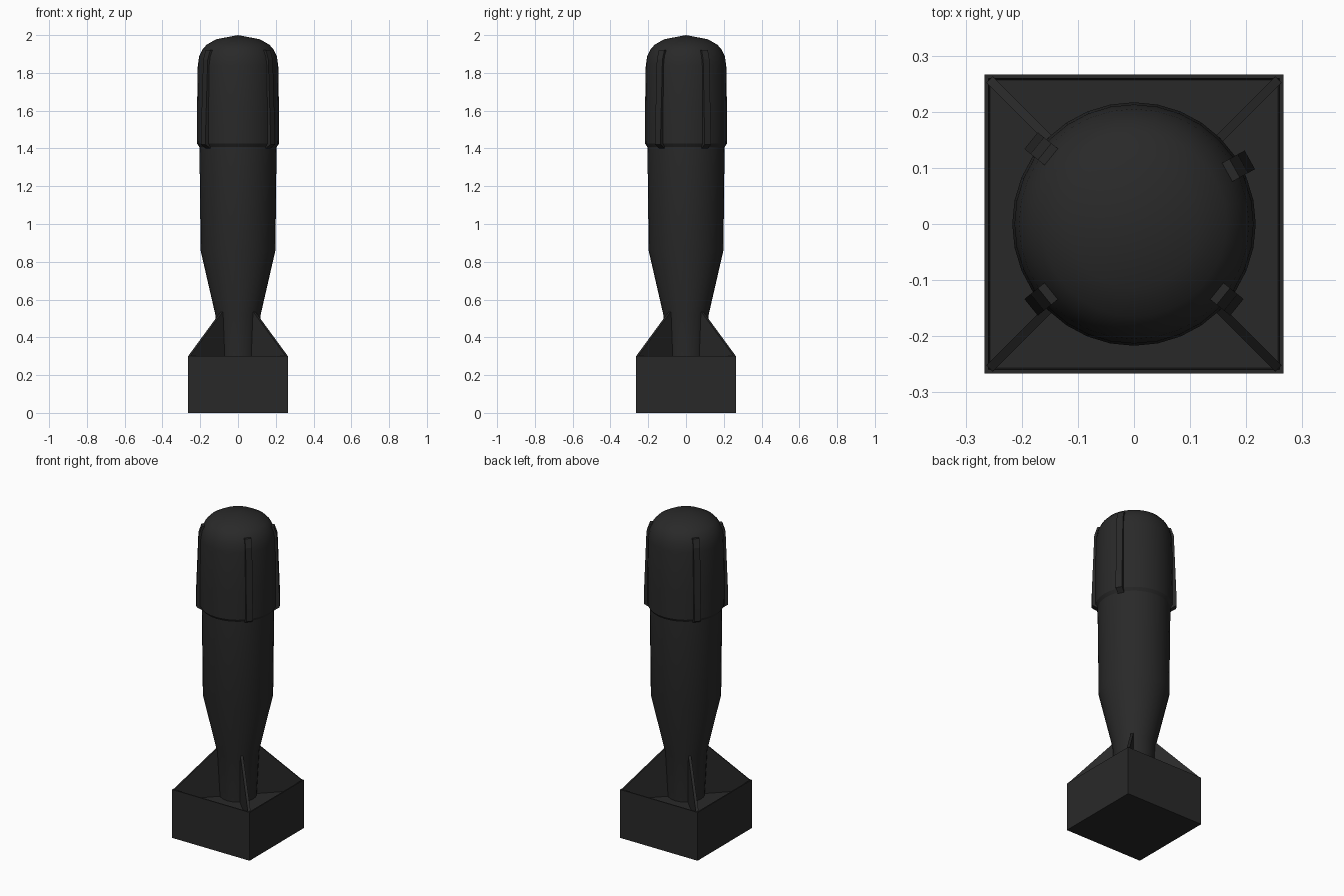
import bpy, bmesh
from math import cos, sin, radians, pi

if "Cube" in bpy.data.objects:
    bpy.data.objects.remove(bpy.data.objects["Cube"])

mat = bpy.data.materials.new("dark_paint")
mat.diffuse_color = (0.022, 0.022, 0.022, 1)
mat.use_nodes = True
mat.node_tree.nodes["Principled BSDF"].inputs["Base Color"].default_value = mat.diffuse_color


def finish(bm, name, smooth=False):
    bmesh.ops.recalc_face_normals(bm, faces=bm.faces)
    me = bpy.data.meshes.new(name)
    bm.to_mesh(me)
    bm.free()
    me.materials.append(mat)
    ob = bpy.data.objects.new(name, me)
    bpy.context.collection.objects.link(ob)
    if smooth:
        bpy.ops.object.select_all(action='DESELECT')
        ob.select_set(True)
        bpy.context.view_layer.objects.active = ob
        bpy.ops.object.shade_smooth_by_angle(angle=radians(25))
    return ob


def lathe(name, profile, n=32):
    bm = bmesh.new()
    vs = [bm.verts.new((r, 0, z)) for r, z in profile]
    es = [bm.edges.new(p) for p in zip(vs, vs[1:])]
    bmesh.ops.spin(bm, geom=vs + es, cent=(0, 0, 0), axis=(0, 0, 1),
                   angle=2 * pi, steps=n, use_merge=True)
    bmesh.ops.remove_doubles(bm, verts=bm.verts, dist=1e-5)
    return finish(bm, name, True)


def plate(name, outline, thick, deg):
    # radial plate: (radius, z) outline given thickness, turned to an angle
    a, h = radians(deg), thick / 2
    bm = bmesh.new()
    sides = [[bm.verts.new((r * cos(a) - t * sin(a), r * sin(a) + t * cos(a), z))
              for r, z in outline] for t in (-h, h)]
    for s in sides:
        bm.faces.new(s)
    n = len(outline)
    for i in range(n):
        j = (i + 1) % n
        bm.faces.new((sides[0][i], sides[0][j], sides[1][j], sides[1][i]))
    return finish(bm, name)


# main body with tail cone
lathe("body", [(0, 0.24), (0.105, 0.24), (0.12, 0.52), (0.198, 0.86),
               (0.204, 1.40), (0.204, 1.45), (0, 1.45)])

# nose sleeve and domed tip
lathe("nose_sleeve", [(0, 1.405), (0.203, 1.405), (0.216, 1.425), (0.217, 1.6),
                      (0.213, 1.84), (0.205, 1.89), (0.187, 1.926), (0.165, 1.95),
                      (0.115, 1.978), (0, 2.0)])

# raised straps around the nose
strap = [(0.19, 1.92), (0.205, 1.92), (0.222, 1.87), (0.236, 1.5),
         (0.236, 1.42), (0.195, 1.395)]
for i, deg in enumerate((29, 141, 219, 321)):
    plate(f"strap_{i + 1}", strap, 0.038, deg)

# diagonal fins reaching the box corners
fin = [(0.08, 0.54), (0.117, 0.54), (0.364, 0.302), (0.364, 0.23), (0.08, 0.23)]
for i in range(4):
    plate(f"fin_{i + 1}", fin, 0.016, 45 + 90 * i)

# square tail box with a recessed top
bm = bmesh.new()
rings = [[bm.verts.new((w * sx, w * sy, z)) for sx, sy in ((-1, -1), (1, -1), (1, 1), (-1, 1))]
         for w, z in ((0.266, 0), (0.266, 0.3), (0.259, 0.3), (0.257, 0.24))]
for lo, hi in zip(rings, rings[1:]):
    for i in range(4):
        j = (i + 1) % 4
        bm.faces.new((lo[i], lo[j], hi[j], hi[i]))
bm.faces.new(rings[0])
bm.faces.new(rings[-1])
finish(bm, "tail_box")
